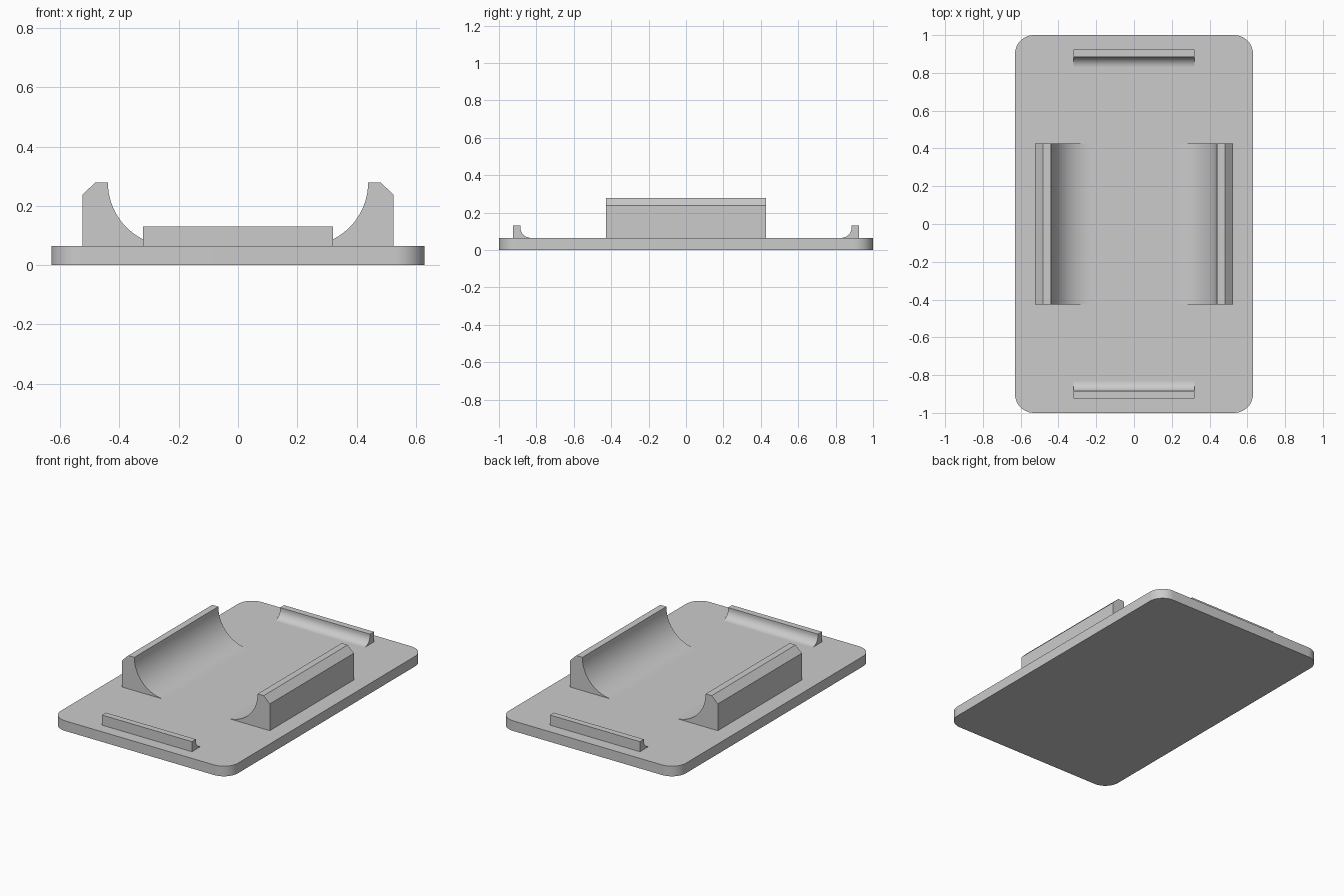
import bpy
import bmesh
import math

if "Cube" in bpy.data.objects:
    bpy.data.objects.remove(bpy.data.objects["Cube"])

BASE_TOP = 0.065   # upper surface of the plate
SINK = 0.055       # feet of the parts sit slightly inside the plate

grey = bpy.data.materials.new("light grey")
grey.diffuse_color = (0.6, 0.6, 0.6, 1)
grey.use_nodes = True
grey.node_tree.nodes["Principled BSDF"].inputs["Base Color"].default_value = grey.diffuse_color


def arc(cx, cy, r, a0, a1, n):
    """Points on a circular arc, angles in degrees."""
    pts = []
    for i in range(n + 1):
        a = math.radians(a0 + (a1 - a0) * i / n)
        pts.append((cx + r * math.cos(a), cy + r * math.sin(a)))
    return pts


def prism(name, points, offset):
    """Extrude a closed loop of 3D points along an offset."""
    bm = bmesh.new()
    face = bm.faces.new([bm.verts.new(p) for p in points])
    ext = bmesh.ops.extrude_face_region(bm, geom=[face], use_keep_orig=True)
    verts = [v for v in ext["geom"] if isinstance(v, bmesh.types.BMVert)]
    bmesh.ops.translate(bm, verts=verts, vec=offset)
    bmesh.ops.recalc_face_normals(bm, faces=bm.faces[:])
    mesh = bpy.data.meshes.new(name)
    bm.to_mesh(mesh)
    bm.free()
    mesh.materials.append(grey)
    obj = bpy.data.objects.new(name, mesh)
    bpy.context.collection.objects.link(obj)
    bpy.ops.object.select_all(action="DESELECT")
    obj.select_set(True)
    bpy.context.view_layer.objects.active = obj
    bpy.ops.object.shade_smooth_by_angle(angle=math.radians(25))
    return obj


# Base plate with rounded corners
hx, hy, r = 0.63, 1.0, 0.1
outline = []
for sx, sy, start in ((1, 1, 0), (-1, 1, 90), (-1, -1, 180), (1, -1, 270)):
    outline += arc(sx * (hx - r), sy * (hy - r), r, start, start + 90, 12)
prism("base_plate", [(x, y, 0) for x, y in outline], (0, 0, BASE_TOP))

# Long side cradles: chamfered outer edge, concave inner face
cradle = [(0.225, SINK), (0.525, SINK), (0.525, 0.237), (0.482, 0.279)]
cradle += arc(0.225, 0.279, 0.279 - BASE_TOP, 0, -90, 24)

# Low end stops: thin lip with a small concave fillet
stop = [(0.83, SINK), (0.925, SINK), (0.925, 0.13), (0.885, 0.13)]
stop += arc(0.83, 0.12, 0.12 - BASE_TOP, 0, -90, 12)

for s, side, end in ((-1, "left", "front"), (1, "right", "back")):
    prism(side + "_cradle", [(s * x, -0.427, z) for x, z in cradle], (0, 0.854, 0))
    prism(end + "_stop", [(-0.32, s * y, z) for y, z in stop], (0.64, 0, 0))
